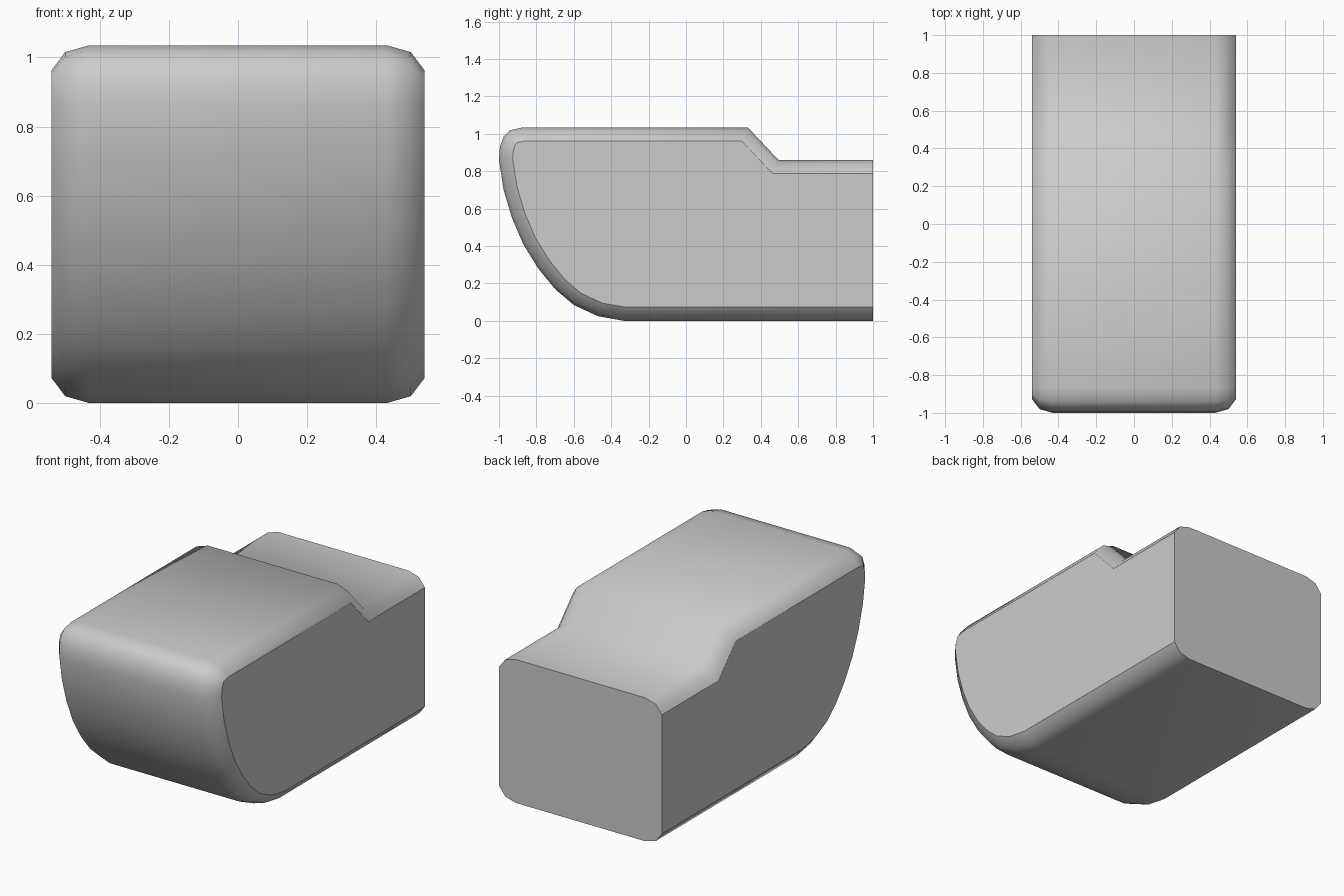
import bpy, bmesh
from mathutils import Vector

if "Cube" in bpy.data.objects:
    bpy.data.objects.remove(bpy.data.objects["Cube"])

# Side silhouette (y, z), running from the back bottom round the nose to the back top
PROFILE = [Vector(p) for p in [
    (1, 0), (-0.33, 0), (-0.47, 0.025), (-0.6, 0.085), (-0.7, 0.17),
    (-0.79, 0.28), (-0.87, 0.41), (-0.93, 0.55), (-0.975, 0.7), (-1, 0.86),
    (-0.995, 0.93), (-0.975, 0.985), (-0.94, 1.02), (-0.87, 1.035),
    (0.33, 1.035), (0.495, 0.86), (1, 0.86)]]


def inset(points, dist):
    """Shrink the open profile inward; the back ends stay on the back plane."""
    def normal(a, b):
        d = (b - a).normalized()
        return Vector((d.y, -d.x))
    result = []
    for i, p in enumerate(points):
        n1 = normal(points[max(i - 1, 0)], points[max(i, 1)])
        last = len(points) - 1
        n2 = normal(points[min(i, last - 1)], points[min(i + 1, last)])
        m = (n1 + n2).normalized()
        result.append(p + m * dist / m.dot(n1))
    return result


# Cross sections from left side to right side: (x, inset), giving rounded edges
half = [(0.54, 0.073), (0.5, 0.02), (0.43, 0.0)]
sections = [(-x, d) for x, d in half] + [(x, d) for x, d in reversed(half)]

bm = bmesh.new()
rings = [[bm.verts.new((x, p.x, p.y)) for p in inset(PROFILE, d)]
         for x, d in sections]

# Outer skin
for a, b in zip(rings, rings[1:]):
    for i in range(len(a) - 1):
        bm.faces.new((a[i], a[i + 1], b[i + 1], b[i]))

# Flat sides and back
caps = [bm.faces.new(rings[0]), bm.faces.new(rings[-1]),
        bm.faces.new([r[0] for r in rings] + [r[-1] for r in reversed(rings)])]
bmesh.ops.recalc_face_normals(bm, faces=bm.faces)

# Smooth skin with crisp borders around the flat caps
for f in bm.faces:
    f.smooth = True
for f in caps:
    for e in f.edges:
        e.smooth = False

mesh = bpy.data.meshes.new("rounded_body")
bm.to_mesh(mesh)
bm.free()
body = bpy.data.objects.new("rounded_body", mesh)
bpy.context.collection.objects.link(body)
